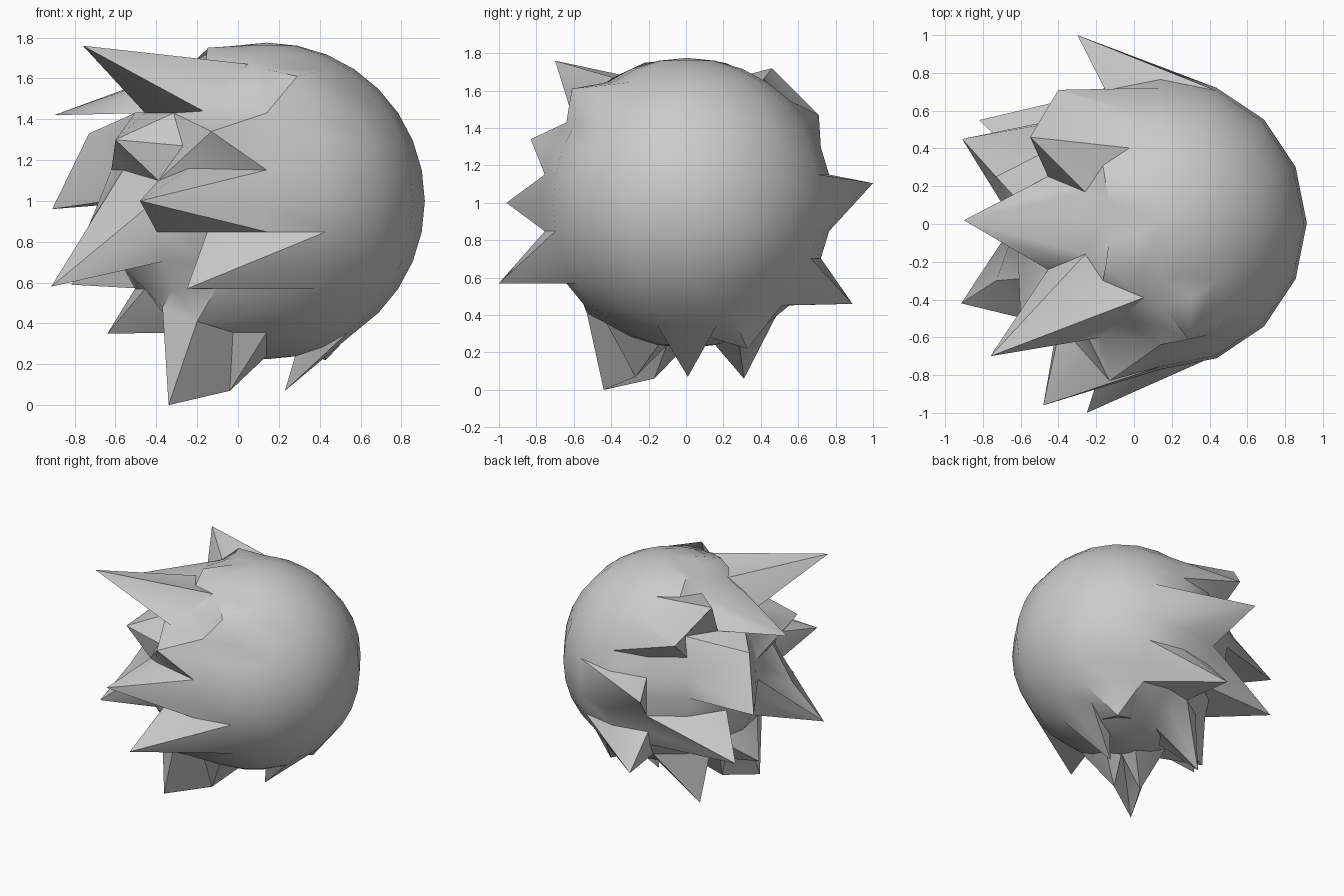
import bpy, bmesh, math
from mathutils import Vector

if "Cube" in bpy.data.objects:
    bpy.data.objects.remove(bpy.data.objects["Cube"])

CENTRE = Vector((0.14, 0.005, 1.0))
RADIUS = 0.775


def ball_point(az, ring):
    """Grid point on the ball: azimuth in degrees, ring in 11.25 degree steps from the equator."""
    a, e = math.radians(az), math.radians(ring * 11.25)
    return CENTRE + RADIUS * Vector((math.cos(e) * math.cos(a), math.cos(e) * math.sin(a), math.sin(e)))


# spikes: (azimuth, ring) of the pulled grid point -> tip position
spikes = {
    # upper rows
    (-135, 4): (-0.76, -0.70, 1.76),
    (180, 4): (-0.90, 0.02, 1.42),
    (135, 4): (-0.55, 0.46, 1.72),
    (-67.5, 4): (0.29, -0.61, 1.61),
    (-112.5, 2): (-0.13, -0.83, 1.34),
    (-157.5, 2): (-0.60, -0.54, 1.30),
    (112.5, 3): (-0.40, 0.71, 1.47),
    (157.5, 2): (-0.73, 0.25, 1.33),
    # middle row
    (-112.5, 0): (-0.48, -0.96, 1.00),
    (157.5, 1): (-0.91, 0.45, 0.96),
    (90, 0): (-0.30, 1.00, 1.105),
    # lower rows
    (-90, -2): (-0.25, -1.00, 0.57),
    (-157.5, -1): (-0.915, -0.42, 0.58),
    (135, -2): (-0.82, 0.55, 0.59),
    (90, -3): (-0.13, 0.89, 0.46),
    (180, -4): (-0.64, 0.00, 0.35),
    # underside
    (-135, -5): (-0.34, -0.44, 0.0),
    (135, -5): (-0.34, 0.31, 0.06),
    (-112.5, -6): (-0.04, -0.27, 0.07),
    (-157.5, -6): (-0.20, -0.17, 0.06),
    (0, -6): (0.23, 0.01, 0.07),
    (45, -5): (0.43, 0.33, 0.22),
}

# smaller pulls on grid points at the spike roots
roots = {
    (-135, 6): (-0.15, -0.22, 1.75),
    (135, 6): (-0.15, 0.22, 1.745),
    (-112.5, 5): (0.05, -0.39, 1.67),
    (-112.5, 3): (-0.17, -0.60, 1.44),
    (-135, 2): (-0.27, -0.60, 1.27),
    (-135, 1): (-0.39, -0.54, 1.10),
    (-112.5, 1): (-0.24, -0.68, 1.16),
    (-157.5, 0): (-0.73, -0.30, 0.88),
    (-157.5, -2): (-0.60, -0.30, 0.70),
    (-112.5, -4): (-0.20, -0.53, 0.41),
    (-135, -4): (-0.37, -0.42, 0.48),
}


def nearest(verts, key):
    p = ball_point(*key)
    return min(verts, key=lambda v: (v.co - p).length)


# ball with spikes pulled out of its left side
bm = bmesh.new()
bmesh.ops.create_uvsphere(bm, u_segments=16, v_segments=16, radius=RADIUS)
bmesh.ops.translate(bm, verts=bm.verts, vec=CENTRE)
picked = [(nearest(bm.verts, k), Vector(p)) for d in (spikes, roots) for k, p in d.items()]

# each spike fans out to all eight grid points around it
for v, tip in picked[:len(spikes)]:
    for f in [f for f in v.link_faces if len(f.verts) == 4]:
        vs = list(f.verts)
        bmesh.utils.face_split(f, v, vs[(vs.index(v) + 2) % 4])
for v, tip in picked:
    v.co = tip

mesh = bpy.data.meshes.new("spiky_ball")
bm.to_mesh(mesh)
bm.free()
obj = bpy.data.objects.new("spiky_ball", mesh)
bpy.context.collection.objects.link(obj)
bpy.context.view_layer.objects.active = obj
obj.select_set(True)
bpy.ops.object.shade_smooth_by_angle(angle=math.radians(35))
